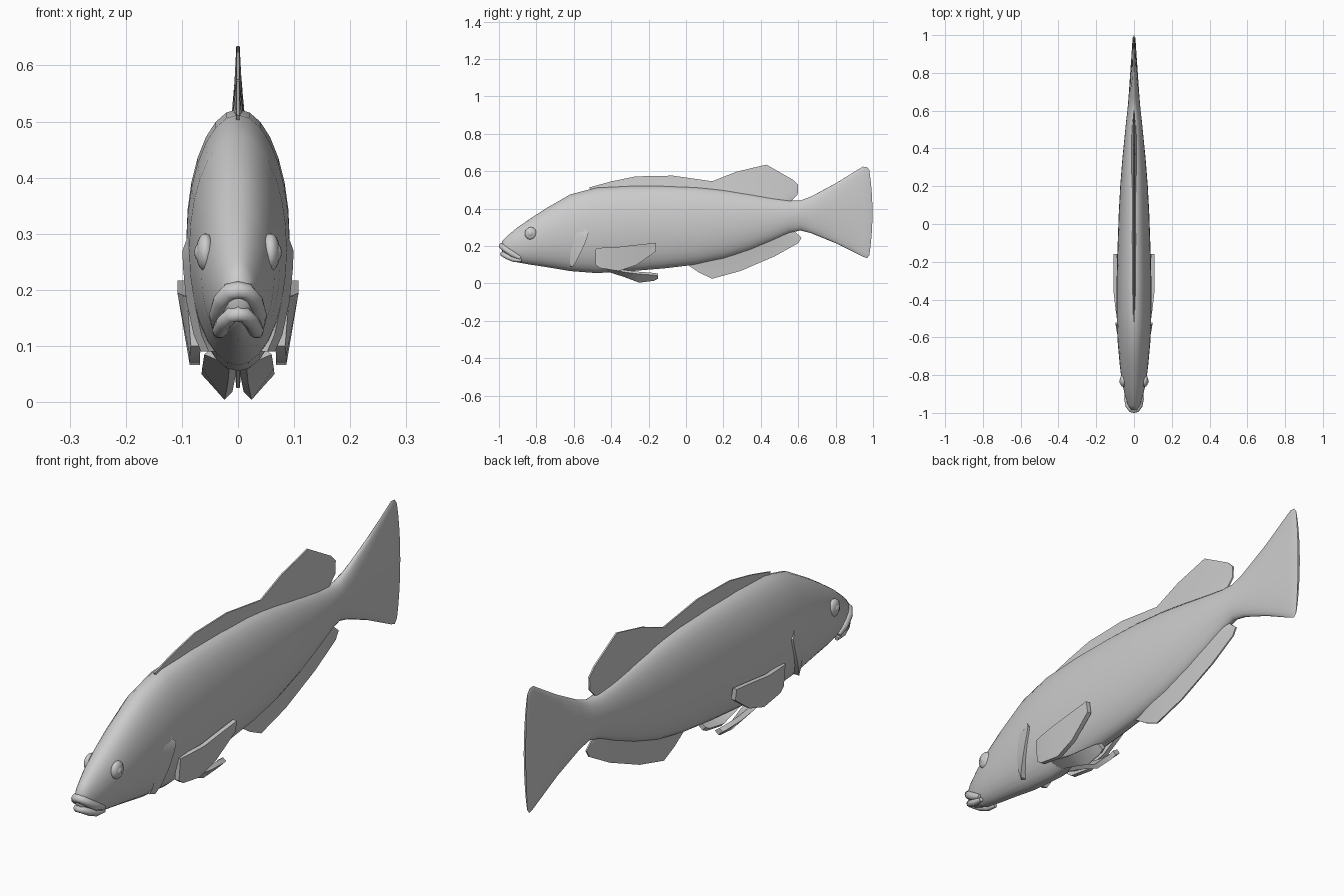
import bpy, bmesh, math
from mathutils import Vector

if "Cube" in bpy.data.objects:
    bpy.data.objects.remove(bpy.data.objects["Cube"])

grey = bpy.data.materials.new("plain grey")
grey.use_nodes = True
COLOUR = (0.6, 0.6, 0.6, 1)
grey.diffuse_color = COLOUR
grey.node_tree.nodes["Principled BSDF"].inputs["Base Color"].default_value = COLOUR


def finish(name, bm, angle=40):
    bmesh.ops.recalc_face_normals(bm, faces=bm.faces)
    mesh = bpy.data.meshes.new(name)
    bm.to_mesh(mesh)
    bm.free()
    mesh.materials.append(grey)
    obj = bpy.data.objects.new(name, mesh)
    bpy.context.collection.objects.link(obj)
    bpy.ops.object.select_all(action='DESELECT')
    obj.select_set(True)
    bpy.context.view_layer.objects.active = obj
    bpy.ops.object.shade_smooth_by_angle(angle=math.radians(angle))
    return obj


def loft(name, rings, angle=40):
    """Skin a row of equal rings and close both ends."""
    bm = bmesh.new()
    rows = [[bm.verts.new(p) for p in ring] for ring in rings]
    n = len(rows[0])
    for a, b in zip(rows, rows[1:]):
        for i in range(n):
            j = (i + 1) % n
            bm.faces.new((a[i], a[j], b[j], b[i]))
    bm.faces.new(rows[0])
    bm.faces.new(rows[-1])
    return finish(name, bm, angle)


def ellipse_ring(y, top, bottom, half, bulge=0, n=28):
    mid, h = (top + bottom) / 2, (top - bottom) / 2
    ring = []
    for i in range(n):
        a = math.tau * i / n
        ring.append((half * math.cos(a), y + bulge * math.cos(a) ** 2,
                     mid + h * math.sin(a)))
    return ring


# Body and tail: y, top, bottom, half width
STATIONS = [
    (-0.985, 0.225, 0.165, 0.018), (-0.96, 0.25, 0.135, 0.032),
    (-0.90, 0.30, 0.112, 0.050), (-0.83, 0.348, 0.10, 0.065),
    (-0.75, 0.40, 0.088, 0.075), (-0.62, 0.475, 0.066, 0.087),
    (-0.48, 0.512, 0.055, 0.092), (-0.30, 0.522, 0.065, 0.092),
    (-0.12, 0.522, 0.080, 0.087), (0.05, 0.515, 0.10, 0.081),
    (0.20, 0.50, 0.13, 0.073), (0.34, 0.478, 0.175, 0.062),
    (0.46, 0.457, 0.225, 0.050), (0.55, 0.443, 0.268, 0.041),
    (0.61, 0.442, 0.283, 0.034), (0.67, 0.465, 0.268, 0.029),
    (0.80, 0.535, 0.215, 0.020), (0.945, 0.624, 0.143, 0.010),
]
rings = [ellipse_ring(*s) for s in STATIONS]
rings.append(ellipse_ring(0.968, 0.622, 0.135, 0.008, 0.015))
rings.append(ellipse_ring(0.980, 0.605, 0.15, 0.004, 0.017))
loft("body_and_tail", rings, 60)


def midline_fin(name, rows):
    """Rows: edge y, edge z, root y, root z, root half thickness."""
    loft(name, [[(t, ry, rz), (t * 0.5, (ey + ry) / 2, (ez + rz) / 2), (0.003, ey, ez),
                 (-0.003, ey, ez), (-t * 0.5, (ey + ry) / 2, (ez + rz) / 2),
                 (-t, ry, rz)] for ey, ez, ry, rz, t in rows], 60)


midline_fin("dorsal_fin", [
    (-0.52, 0.512, -0.50, 0.49, 0.006), (-0.40, 0.545, -0.38, 0.49, 0.012),
    (-0.27, 0.572, -0.25, 0.49, 0.014), (-0.07, 0.576, -0.07, 0.49, 0.014),
    (0.14, 0.546, 0.14, 0.47, 0.014), (0.27, 0.597, 0.25, 0.45, 0.016),
    (0.43, 0.635, 0.36, 0.44, 0.016), (0.57, 0.555, 0.45, 0.425, 0.015),
    (0.60, 0.525, 0.49, 0.42, 0.013), (0.597, 0.475, 0.53, 0.42, 0.010),
    (0.57, 0.448, 0.55, 0.42, 0.006)])

midline_fin("anal_fin", [
    (0.01, 0.098, 0.03, 0.13, 0.010), (0.075, 0.055, 0.09, 0.14, 0.018),
    (0.14, 0.025, 0.20, 0.17, 0.020), (0.29, 0.066, 0.32, 0.20, 0.020),
    (0.475, 0.145, 0.43, 0.24, 0.018), (0.60, 0.215, 0.50, 0.27, 0.015),
    (0.618, 0.245, 0.54, 0.29, 0.012), (0.585, 0.273, 0.56, 0.30, 0.008)])


# Paired fins, gill covers and eyes
for side, word in ((1, "left"), (-1, "right")):
    # Pectoral fin: y, top z, bottom z, top x, bottom x
    rows = [(-0.485, 0.188, 0.10, 0.091, 0.084), (-0.46, 0.190, 0.082, 0.097, 0.086),
            (-0.36, 0.195, 0.066, 0.108, 0.086), (-0.265, 0.206, 0.098, 0.108, 0.091),
            (-0.16, 0.217, 0.172, 0.108, 0.101)]
    loft(word + "_pectoral_fin",
         [[(side * tx, y, tz), (side * (tx - 0.018), y, tz),
           (side * (bx - 0.018), y, bz), (side * bx, y, bz)]
          for y, tz, bz, tx, bx in rows])

    # Pelvic fin: y, then outer x, z and inner x, z
    rows = [(-0.43, 0.060, 0.085, 0.015, 0.066), (-0.33, 0.064, 0.060, 0.018, 0.034),
            (-0.25, 0.065, 0.050, 0.024, 0.004), (-0.17, 0.060, 0.044, 0.030, 0.014),
            (-0.15, 0.054, 0.040, 0.034, 0.024)]
    loft(word + "_pelvic_fin",
         [[(side * ox, y, oz), (side * ix, y, iz),
           (side * (ix - 0.014), y, iz + 0.014), (side * (ox - 0.014), y, oz + 0.012)]
          for y, ox, oz, ix, iz in rows])

    # Gill cover: z, front y, rear y, rear x
    rows = [(0.30, -0.56, -0.545, 0.088), (0.27, -0.60, -0.522, 0.099),
            (0.24, -0.61, -0.530, 0.098), (0.18, -0.615, -0.555, 0.092),
            (0.12, -0.62, -0.585, 0.079), (0.09, -0.62, -0.605, 0.066)]
    loft(word + "_gill_cover",
         [[(side * (x - 0.014), fy, z), (side * x, ry, z), (side * (x - 0.03), ry, z)]
          for z, fy, ry, x in rows])

    # Eye and its pupil dome
    for part, centre, size in (("eye", (0.058, -0.83, 0.267), (0.017, 0.032, 0.034)),
                               ("pupil", (0.066, -0.832, 0.267), (0.012, 0.016, 0.017))):
        bm = bmesh.new()
        bmesh.ops.create_uvsphere(bm, u_segments=16, v_segments=10, radius=1)
        for v in bm.verts:
            v.co = Vector((side * (centre[0] + v.co.x * size[0]),
                           centre[1] + v.co.y * size[1], centre[2] + v.co.z * size[2]))
        finish(word + "_" + part, bm, 60)


def lip(name, half_path, radius):
    """Rounded tube swept round the mouth; path runs from corner to middle."""
    path = half_path + [(-x, y, z) for x, y, z in reversed(half_path[:-1])]
    pts = [Vector(p) for p in path]
    up, out = Vector((0, 0, 1)), []
    for i, p in enumerate(pts):
        along = (pts[min(i + 1, len(pts) - 1)] - pts[max(i - 1, 0)]).normalized()
        across = along.cross(up).normalized()
        rise = across.cross(along)
        r = radius * (0.6 if i in (0, len(pts) - 1) else 1)
        out.append([p + r * (across * math.cos(math.tau * k / 10) +
                             rise * math.sin(math.tau * k / 10)) for k in range(10)])
    loft(name, out, 60)


lip("upper_lip", [(0.038, -0.885, 0.135), (0.036, -0.925, 0.155),
                  (0.029, -0.962, 0.180), (0.014, -0.982, 0.197), (0, -0.985, 0.200)], 0.016)
lip("lower_lip", [(0.036, -0.88, 0.122), (0.032, -0.92, 0.128),
                  (0.025, -0.955, 0.142), (0.012, -0.976, 0.155), (0, -0.980, 0.157)], 0.014)
